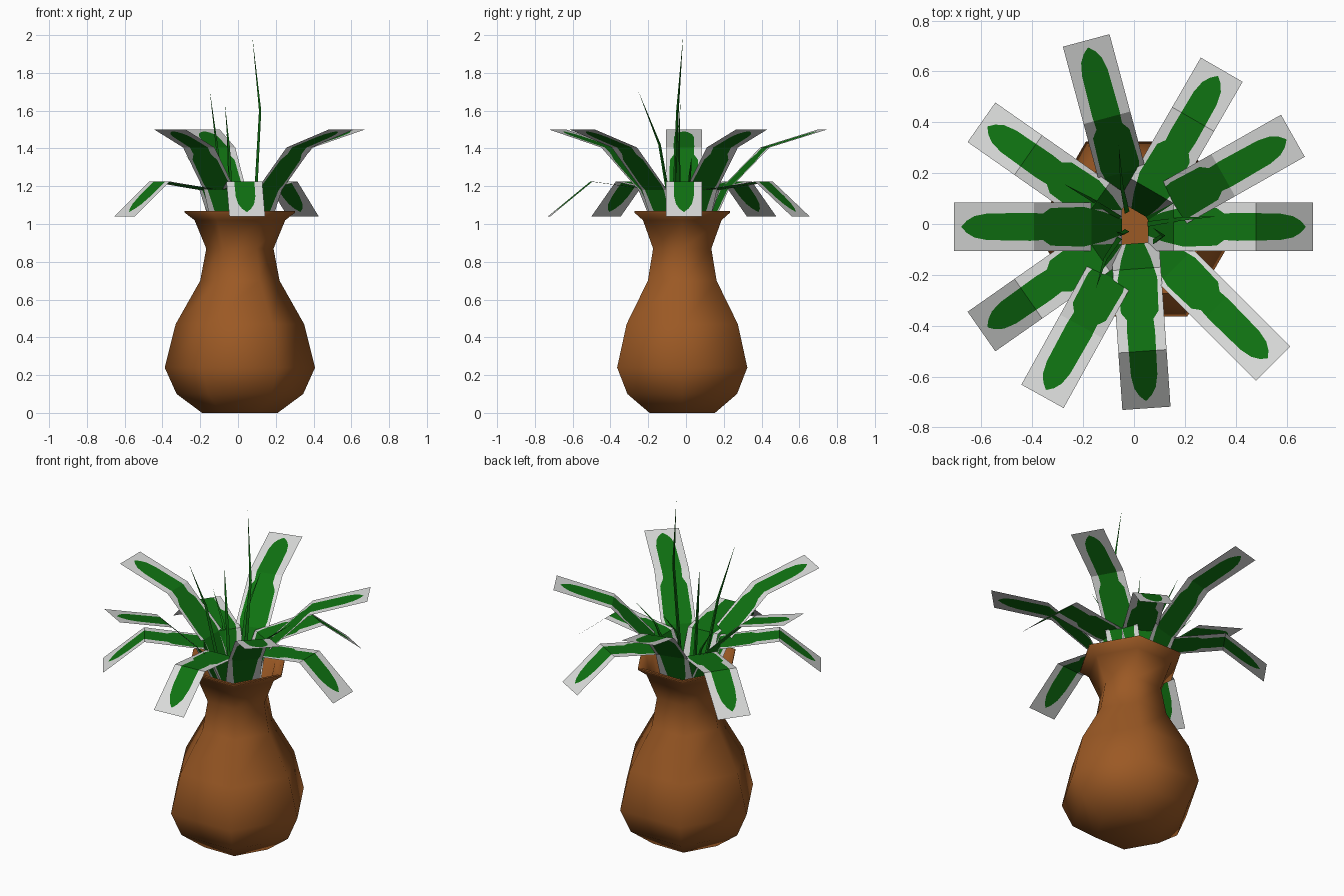
import bpy, bmesh, math
from mathutils import Vector

if "Cube" in bpy.data.objects:
    bpy.data.objects.remove(bpy.data.objects["Cube"])


def material(name, rgb):
    m = bpy.data.materials.new(name)
    m.diffuse_color = (*rgb, 1)
    m.use_nodes = True
    m.node_tree.nodes["Principled BSDF"].inputs["Base Color"].default_value = m.diffuse_color
    return m


BROWN = material("terracotta brown", (0.33, 0.10, 0.018))
GREEN = material("leaf green", (0.005, 0.17, 0.006))
GREY = material("pale leaf border", (0.70, 0.71, 0.70))


def finish(bm, name, mats, angle=None):
    me = bpy.data.meshes.new(name)
    bm.to_mesh(me)
    bm.free()
    ob = bpy.data.objects.new(name, me)
    bpy.context.collection.objects.link(ob)
    for m in mats:
        me.materials.append(m)
    if angle:
        bpy.ops.object.select_all(action='DESELECT')
        ob.select_set(True)
        bpy.context.view_layer.objects.active = ob
        bpy.ops.object.shade_smooth_by_angle(angle=math.radians(angle))
    return ob


def lerp_table(table, x):
    """Piecewise linear lookup in a list of (x, value)."""
    for (x0, v0), (x1, v1) in zip(table, table[1:]):
        if x <= x1:
            return v0 + (v1 - v0) * (x - x0) / (x1 - x0)
    return table[-1][1]


# Six-sided vase: outer wall, rim and inner lip down to the neck
profile = [(0.20, 0), (0.335, 0.10), (0.398, 0.24), (0.34, 0.47), (0.21, 0.70),
           (0.178, 0.87), (0.24, 1.02), (0.292, 1.06), (0.292, 1.07),
           (0.275, 1.07), (0.225, 1.025), (0.165, 0.87)]
bm = bmesh.new()
rings = [[bm.verts.new((0.01 + r * math.cos(k * math.pi / 3),
                        -0.02 + r * math.sin(k * math.pi / 3), z)) for k in range(6)]
         for r, z in profile]
for a, b in zip(rings, rings[1:]):
    for k in range(6):
        j = (k + 1) % 6
        bm.faces.new((a[k], a[j], b[j], b[k]))
bm.faces.new(rings[0][::-1])
bm.faces.new(rings[-1])
finish(bm, "vase", [BROWN], 62)

# Leaves: bent strips, pale border around a green blade.
# Paths are (distance back from the tip, height), from base to tip.
UP = [(0.66, 0.92), (0.54, 1.18), (0.315, 1.405), (0.0, 1.50)]
DROOP = [(0.65, 0.92), (0.55, 1.18), (0.225, 1.225), (0.0, 1.04)]
BLADE = [(0, 0.002), (0.02, 0.024), (0.05, 0.042), (0.10, 0.052), (0.27, 0.055),
         (0.32, 0.052), (0.35, 0.074), (0.48, 0.078), (0.56, 0.058), (0.66, 0.02)]


def leaf(name, tip, angle, path):
    a = math.radians(angle)
    out, side = Vector((math.cos(a), math.sin(a), 0)), Vector((-math.sin(a), math.cos(a), 0))
    tip = Vector((*tip, 0))
    heights = sorted(path)
    start, margin = path[0][0], 0.03
    stops = {0.0, start} | {d for d, z in path} | {min(d + margin, start) for d, w in BLADE}
    bm = bmesh.new()
    rows = []
    for d in sorted(stops, reverse=True):
        centre = tip - out * d + Vector((0, 0, lerp_table(heights, d)))
        g = lerp_table(BLADE, max(d - margin, 0))
        rows.append((d, [bm.verts.new(centre + side * s) for s in (0.095, g, -g, -0.095)]))
    for (d0, r0), (d1, r1) in zip(rows, rows[1:]):
        for i in range(3):
            f = bm.faces.new((r0[i], r0[i + 1], r1[i + 1], r1[i]))
            f.material_index = 1 if i == 1 and d0 > margin + 1e-5 else 0
    finish(bm, name, [GREY, GREEN])


up_leaves = [((-0.708, -0.011), 180), ((-0.188, 0.722), 105), ((0.625, 0.347), 29.5),
             ((0.547, -0.549), -45), ((-0.36, -0.678), -119)]
droop_leaves = [((0.705, -0.011), 0), ((0.345, 0.607), 60), ((-0.60, 0.40), 145),
                ((-0.60, -0.423), 215), ((0.049, -0.725), -86)]
for i, (tip, ang) in enumerate(up_leaves):
    leaf(f"upright_leaf_{i + 1}", tip, ang, UP)
for i, (tip, ang) in enumerate(droop_leaves):
    leaf(f"drooping_leaf_{i + 1}", tip, ang, DROOP)

# Thin grass spikes in the middle: base, bend, tip
spikes = [[(0.08, -0.07, 0.95), (0.115, -0.045, 1.60), (0.075, -0.015, 2.0)],
          [(-0.06, -0.06, 0.95), (-0.115, -0.14, 1.42), (-0.15, -0.255, 1.71)],
          [(-0.03, -0.03, 0.95), (-0.05, -0.04, 1.40), (-0.07, -0.03, 1.64)],
          [(-0.03, 0.05, 0.95), (-0.05, 0.15, 1.30), (-0.06, 0.31, 1.48)],
          [(-0.06, 0.03, 0.95), (-0.17, 0.10, 1.22), (-0.28, 0.16, 1.37)],
          [(0.06, 0.00, 0.95), (0.19, 0.02, 1.25), (0.33, 0.03, 1.36)]]
for i, pts in enumerate(spikes):
    bm = bmesh.new()
    rings = []
    for p, r in zip(pts[:2], (0.012, 0.008)):
        rings.append([bm.verts.new(Vector(p) + Vector((r * math.cos(t), r * math.sin(t), 0)))
                      for t in (0, 2.094, 4.189)])
    top = bm.verts.new(pts[2])
    for k in range(3):
        j = (k + 1) % 3
        bm.faces.new((rings[0][k], rings[0][j], rings[1][j], rings[1][k]))
        bm.faces.new((rings[1][k], rings[1][j], top))
    finish(bm, f"grass_spike_{i + 1}", [GREEN])
